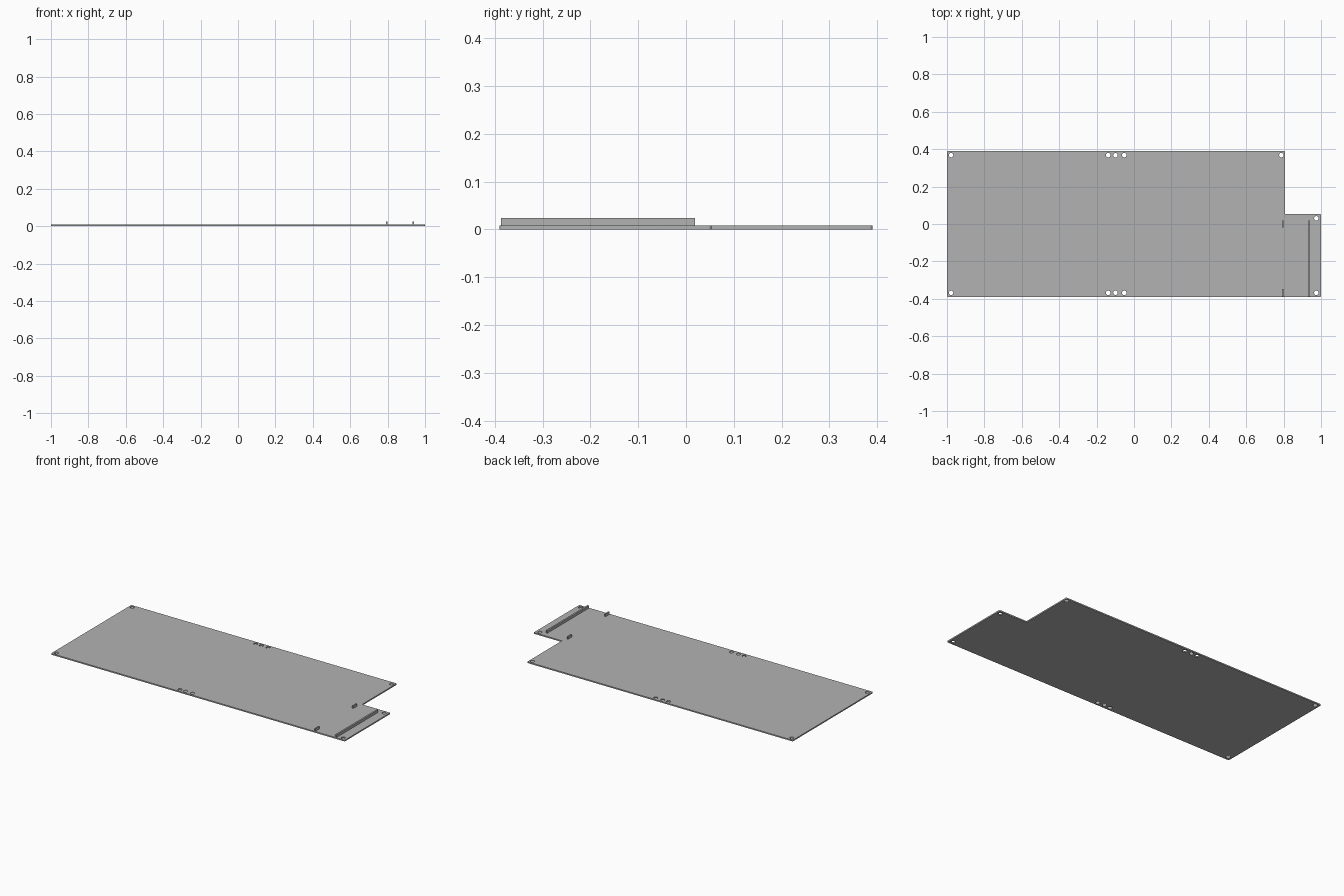
import bpy, bmesh, math

cube = bpy.data.objects.get("Cube")
if cube:
    bpy.data.objects.remove(cube, do_unlink=True)

THICK, TOP = 0.008, 0.024
HALF_Y = 0.39

grey = bpy.data.materials.new("plain grey")
grey.use_nodes = True
colour = (0.45, 0.45, 0.45, 1)
grey.diffuse_color = colour
grey.node_tree.nodes["Principled BSDF"].inputs["Base Color"].default_value = colour


def arc(x, y, r, start, sweep, steps):
    return [(x + r * math.cos(math.radians(start + sweep * i / steps)),
             y + r * math.sin(math.radians(start + sweep * i / steps)))
            for i in range(steps + 1)]


def add_loop(curve, points):
    spline = curve.splines.new('POLY')
    spline.points.add(len(points) - 1)
    for p, (x, y) in zip(spline.points, points):
        p.co = (x, y, 0, 1)
    spline.use_cyclic_u = True


def box(name, x0, x1, y0, y1, z0, z1):
    bm = bmesh.new()
    bmesh.ops.create_cube(bm, size=1)
    for v in bm.verts:
        v.co = ((x0 + x1) / 2 + v.co.x * (x1 - x0),
                (y0 + y1) / 2 + v.co.y * (y1 - y0),
                (z0 + z1) / 2 + v.co.z * (z1 - z0))
    mesh = bpy.data.meshes.new(name)
    bm.to_mesh(mesh)
    bm.free()
    mesh.materials.append(grey)
    obj = bpy.data.objects.new(name, mesh)
    bpy.context.collection.objects.link(obj)


# Stepped plate outline with small rounded outer corners
R, STEP_X, STEP_Y = 0.006, 0.808, 0.053
outline = []
for cx, cy, start in ((-1, -HALF_Y, 180), (1, -HALF_Y, 270), (1, STEP_Y, 0)):
    outline += arc(cx - math.copysign(R, cx), cy - math.copysign(R, cy), R, start, 90, 5)
outline.append((STEP_X, STEP_Y))
for cx, start in ((STEP_X, 0), (-1, 90)):
    outline += arc(cx - math.copysign(R, cx), HALF_Y - R, R, start, 90, 5)

curve = bpy.data.curves.new("plate_profile", 'CURVE')
curve.dimensions = '2D'
curve.fill_mode = 'BOTH'
curve.extrude = THICK / 2
add_loop(curve, outline)

# Screw holes at the corners and in a row of three along each long edge
holes = [(x, s * 0.368) for x in (-0.978, -0.138, -0.099, -0.052) for s in (-1, 1)]
holes += [(0.788, 0.368), (0.975, 0.03), (0.975, -0.368)]
for x, y in holes:
    add_loop(curve, arc(x, y, 0.012, 0, 360, 24)[:-1])

source = bpy.data.objects.new("plate_profile", curve)
bpy.context.collection.objects.link(source)
bpy.context.view_layer.update()
mesh = bpy.data.meshes.new_from_object(source.evaluated_get(bpy.context.evaluated_depsgraph_get()))
bpy.data.objects.remove(source, do_unlink=True)

bm = bmesh.new()
bm.from_mesh(mesh)
bmesh.ops.remove_doubles(bm, verts=bm.verts, dist=0.00005)
bmesh.ops.translate(bm, verts=bm.verts, vec=(0, 0, THICK / 2))
bmesh.ops.recalc_face_normals(bm, faces=bm.faces)
bm.to_mesh(mesh)
bm.free()
mesh.materials.clear()
mesh.materials.append(grey)
plate = bpy.data.objects.new("base_plate", mesh)
bpy.context.collection.objects.link(plate)
bpy.context.view_layer.objects.active = plate
plate.select_set(True)
bpy.ops.object.shade_smooth_by_angle(angle=math.radians(30))

# Raised rail and the two short tabs facing it
box("long_rail", 0.932, 0.942, -0.387, 0.019, THICK - 0.001, TOP)
box("front_tab", 0.791, 0.799, -0.387, -0.348, THICK - 0.001, TOP)
box("rear_tab", 0.791, 0.799, -0.02, 0.019, THICK - 0.001, TOP)
